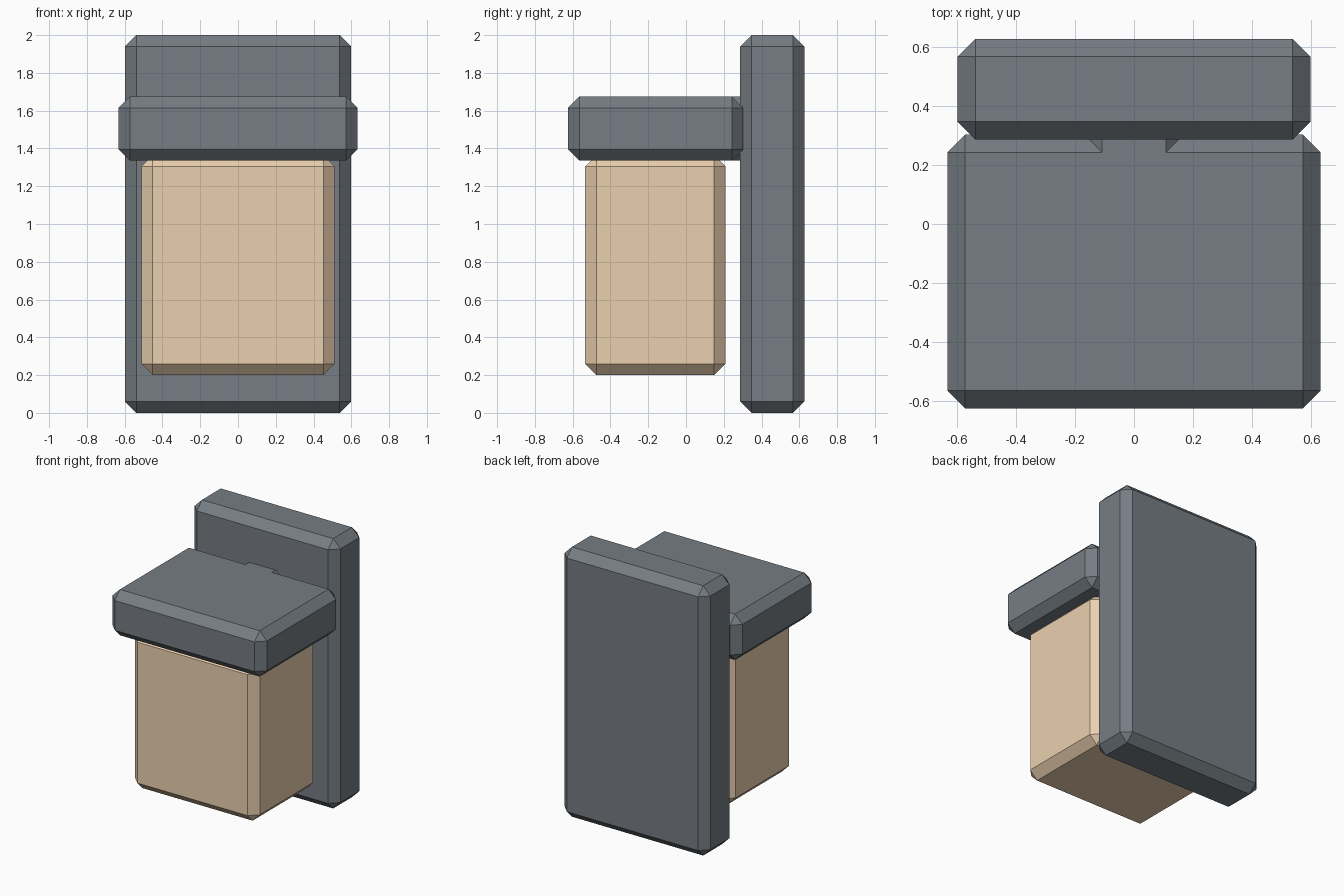
import bpy

if "Cube" in bpy.data.objects:
    bpy.data.objects.remove(bpy.data.objects["Cube"])


def material(name, rgb):
    m = bpy.data.materials.new(name)
    m.diffuse_color = (*rgb, 1.0)
    m.use_nodes = True
    m.node_tree.nodes["Principled BSDF"].inputs["Base Color"].default_value = m.diffuse_color
    return m


def chamfered_box(name, x, y, z, mat, width=0.06):
    """Box spanning the (min, max) ranges, with flat chamfers on all edges."""
    bpy.ops.mesh.primitive_cube_add(size=1, location=[sum(r) / 2 for r in (x, y, z)])
    ob = bpy.context.object
    ob.name = name
    ob.scale = [r[1] - r[0] for r in (x, y, z)]
    bpy.ops.object.transform_apply(location=False, rotation=False, scale=True)
    ob.data.materials.append(mat)
    bevel = ob.modifiers.new("chamfer", 'BEVEL')
    bevel.width = width
    bevel.segments = 1
    return ob


metal = material("dark_metal", (0.18, 0.205, 0.23))
glow = material("warm_glass", (0.83, 0.63, 0.43))

# Wall plate
chamfered_box("back_plate", (-0.598, 0.598), (0.287, 0.627), (0, 2), metal)
# Lamp cap
chamfered_box("cap", (-0.633, 0.633), (-0.625, 0.303), (1.335, 1.675), metal)
# Short arm joining the cap to the plate
chamfered_box("arm", (-0.168, 0.168), (0.183, 0.45), (1.335, 1.675), metal)
# Lamp body, its top tucked into the cap
chamfered_box("lamp_body", (-0.512, 0.512), (-0.534, 0.209), (0.2, 1.365), glow)
